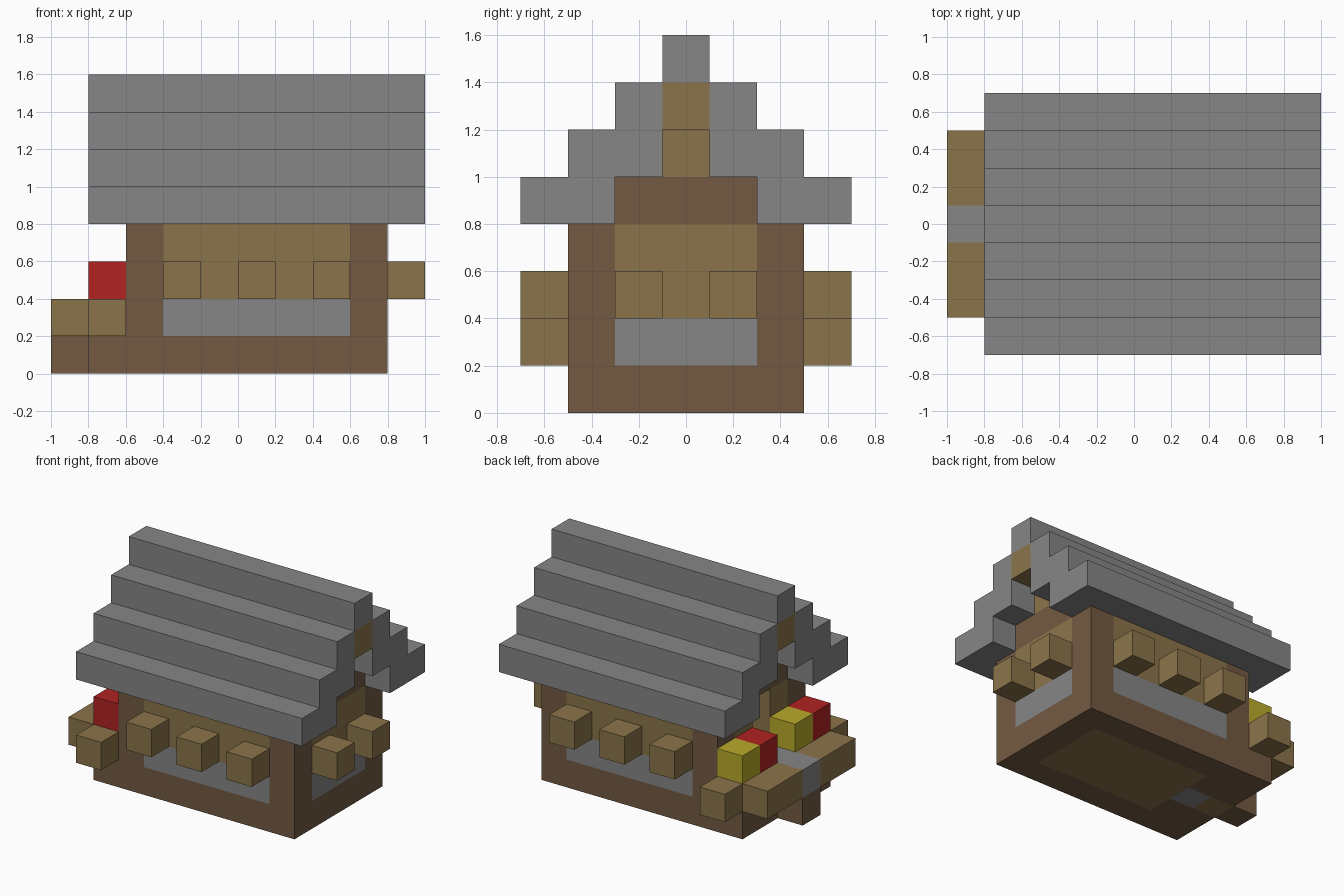
import bpy
import bmesh

UNIT = 0.1  # all part sizes below are in tenths

default_cube = bpy.data.objects.get("Cube")
if default_cube:
    bpy.data.objects.remove(default_cube, do_unlink=True)


def linear(channel):
    c = channel / 255
    return c / 12.92 if c <= 0.04045 else ((c + 0.055) / 1.055) ** 2.4


def make_material(name, red, green, blue):
    material = bpy.data.materials.new(name)
    colour = (linear(red), linear(green), linear(blue), 1.0)
    material.diffuse_color = colour
    material.use_nodes = True
    shader = material.node_tree.nodes["Principled BSDF"]
    shader.inputs["Base Color"].default_value = colour
    shader.inputs["Roughness"].default_value = 0.9
    return material


stone = make_material("stone_grey", 134, 134, 134)
timber = make_material("dark_timber", 115, 90, 66)
plank = make_material("tan_plank", 139, 116, 74)
red_petal = make_material("red_petal", 178, 34, 34)
yellow_petal = make_material("yellow_petal", 184, 170, 42)


def extrude(name, profile, x_start, x_end, material):
    """Extrude a (y, z) profile along x."""
    bm = bmesh.new()
    ring = [bm.verts.new((x_start * UNIT, y * UNIT, z * UNIT)) for y, z in profile]
    face = bm.faces.new(ring)
    result = bmesh.ops.extrude_face_region(bm, geom=[face])
    moved = [v for v in result["geom"] if isinstance(v, bmesh.types.BMVert)]
    bmesh.ops.translate(bm, verts=moved, vec=((x_end - x_start) * UNIT, 0, 0))
    bmesh.ops.recalc_face_normals(bm, faces=bm.faces)
    mesh = bpy.data.meshes.new(name)
    bm.to_mesh(mesh)
    bm.free()
    mesh.materials.append(material)
    obj = bpy.data.objects.new(name, mesh)
    bpy.context.collection.objects.link(obj)
    return obj


def box(name, xs, ys, zs, material):
    (y0, y1), (z0, z1) = ys, zs
    return extrude(name, [(y0, z0), (y1, z0), (y1, z1), (y0, z1)], *xs, material)


def mirrored(name, xs, ys, zs, material):
    """A box and its twin on the other side of y = 0."""
    box(name + "_back", xs, ys, zs, material)
    box(name + "_front", xs, (-ys[1], -ys[0]), zs, material)


BASE, FOOTING, WALL = (0, 2), (2, 4), (4, 8)
DOOR = (-1, 1)

# Timber base frame around the floor and entrance path
mirrored("base_side_beam", (-8, 8), (3, 5), BASE, timber)
box("base_end_beam", (6, 8), (-3, 3), BASE, timber)
mirrored("base_entrance_beam", (-8, -4), (1, 3), BASE, timber)
box("floor", (-4, 6), (-3, 3), (0, 4), plank)
box("door_sill", (-6, -4), DOOR, (0, 4), stone)
box("path_underlay", (-8, -6), DOOR, BASE, plank)
box("entrance_step", (-10, -8), DOOR, BASE, timber)

# Corner posts and side walls
for label, xs in (("entrance", (-6, -4)), ("end", (6, 8))):
    mirrored(label + "_post", xs, (3, 5), (2, 8), timber)
mirrored("side_footing", (-4, 6), (3, 5), FOOTING, stone)
mirrored("side_wall", (-4, 6), (3, 5), WALL, plank)

# End walls, the entrance one with a doorway
box("end_footing", (6, 8), (-3, 3), FOOTING, stone)
box("end_wall", (6, 8), (-3, 3), WALL, plank)
mirrored("entrance_footing", (-6, -4), (1, 3), FOOTING, stone)
mirrored("entrance_wall", (-6, -4), (1, 3), WALL, plank)

# Gables
for label, xs in (("entrance", (-6, -4)), ("end", (6, 8))):
    box(label + "_gable_beam", xs, (-3, 3), (8, 10), timber)
    box(label + "_gable_top", xs, DOOR, (10, 12), plank)

# Stepped roof slopes, ridge beam and ridge cap
slope = [(7, 8), (7, 10), (5, 10), (5, 12), (3, 12),
         (3, 14), (1, 14), (1, 10), (3, 10), (3, 8)]
ROOF = (-8, 10)
extrude("roof_slope_back", slope, *ROOF, stone)
extrude("roof_slope_front", [(-y, z) for y, z in slope], *ROOF, stone)
box("ridge_beam", ROOF, DOOR, (12, 14), plank)
box("ridge_cap", ROOF, DOOR, (14, 16), stone)

# Window boxes on the long sides and the end wall
for number, x in enumerate((-4, 0, 4), 1):
    mirrored(f"side_window_box_{number}", (x, x + 2), (5, 7), (4, 6), plank)
mirrored("end_window_box", (8, 10), (1, 3), (4, 6), plank)

# Flower beds beside the entrance path
mirrored("bed_soil", (-8, -6), (1, 5), FOOTING, timber)
mirrored("bed_side_edge", (-8, -6), (5, 7), FOOTING, plank)
mirrored("bed_front_edge", (-10, -8), (1, 5), FOOTING, plank)
box("entrance_path", (-10, -6), DOOR, FOOTING, stone)
for y, label, petal in ((3, "yellow", yellow_petal), (1, "red", red_petal),
                        (-3, "yellow", yellow_petal), (-5, "red", red_petal)):
    side = "back" if y > 0 else "front"
    box(f"{label}_flower_{side}", (-8, -6), (y, y + 2), (4, 6), petal)
